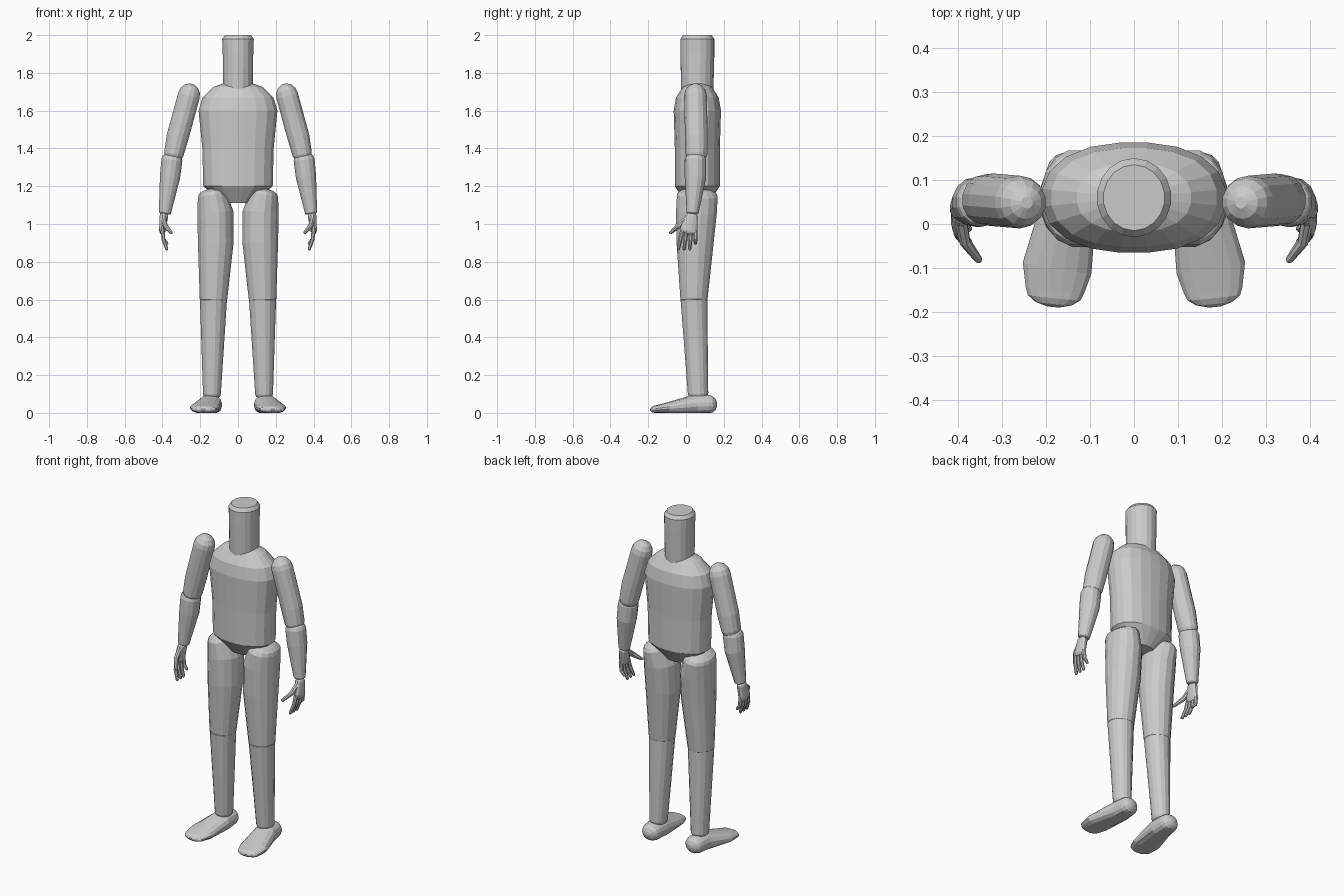
import bpy, bmesh
from math import cos, sin, pi
from mathutils import Vector

if "Cube" in bpy.data.objects:
    bpy.data.objects.remove(bpy.data.objects["Cube"], do_unlink=True)

shade = (0.6, 0.6, 0.6, 1)
grey = bpy.data.materials.new("plain_grey")
grey.use_nodes = True
grey.diffuse_color = shade
grey.node_tree.nodes["Principled BSDF"].inputs["Base Color"].default_value = shade


def rounded_end(ring, direction, length):
    """Shrinking rings that dome an end over the given length."""
    centre, width, depth = ring
    domes = []
    for step in range(1, 4):
        angle = step * pi / 7
        shrink = cos(angle)
        position = centre + direction * length * sin(angle)
        domes.append((position, width * shrink, depth * shrink))
    return domes


def tube(name, points, start_cap=0, end_cap=0, sides=14, power=2, mirror=1):
    """Skin cross-sections (x, y, z, half width, half depth) along a path."""
    rings = [(Vector((x, y, z)), width, depth) for x, y, z, width, depth in points]
    start_direction = (rings[0][0] - rings[1][0]).normalized()
    end_direction = (rings[-1][0] - rings[-2][0]).normalized()
    start_rings, end_rings = [], []
    if start_cap:
        start_rings = rounded_end(rings[0], start_direction, start_cap)
    if end_cap:
        end_rings = rounded_end(rings[-1], end_direction, end_cap)
    rings = start_rings[::-1] + rings + end_rings

    bm = bmesh.new()
    loops = []
    last = len(rings) - 1
    for index, (centre, width, depth) in enumerate(rings):
        # Each section lies square to the path, its width axis nearest to x
        along = rings[min(index + 1, last)][0] - rings[max(index - 1, 0)][0]
        along.normalize()
        across = Vector((1, 0, 0))
        across = (across - along * across.dot(along)).normalized()
        outward = along.cross(across)
        loop = []
        for corner in range(sides):
            angle = 2 * pi * (corner + 0.5) / sides
            c, s = cos(angle), sin(angle)
            reach = (abs(c) ** power + abs(s) ** power) ** (-1 / power)
            spot = centre + across * (width * c * reach) + outward * (depth * s * reach)
            loop.append(bm.verts.new((spot.x * mirror, spot.y, max(spot.z, 0))))
        loops.append(loop)
    for lower, upper in zip(loops, loops[1:]):
        for corner in range(sides):
            following = (corner + 1) % sides
            bm.faces.new((lower[corner], lower[following], upper[following], upper[corner]))
    bm.faces.new(loops[0])
    bm.faces.new(loops[-1])
    bmesh.ops.recalc_face_normals(bm, faces=bm.faces)

    mesh = bpy.data.meshes.new(name)
    bm.to_mesh(mesh)
    bm.free()
    mesh.materials.append(grey)
    bpy.context.collection.objects.link(bpy.data.objects.new(name, mesh))


# Torso with a tapered pelvis and domed shoulders
body_y = 0.06
tube("torso", [
    (0, body_y, 1.11, .07, .06), (0, body_y, 1.2, .185, .12),
    (0, body_y, 1.4, .19, .12), (0, body_y, 1.6, .21, .126),
], end_cap=.16, sides=20, power=2.3)

# Neck with a bevelled flat top
tube("neck", [
    (0, body_y, 1.7, .08, .085), (0, body_y, 1.9, .082, .09),
    (0, body_y, 1.98, .085, .09), (0, body_y, 2, .07, .075),
], sides=18)

for mirror, label in ((1, "left"), (-1, "right")):
    # Arm in two overlapping sections
    tube(f"{label}_upper_arm", [
        (.26, .05, 1.68, .06, .06), (.32, .055, 1.46, .06, .06),
        (.34, .055, 1.37, .053, .058),
    ], start_cap=.065, end_cap=.04, mirror=mirror)
    tube(f"{label}_forearm", [
        (.35, .05, 1.34, .057, .057), (.36, .05, 1.25, .055, .057),
        (.387, .035, 1.06, .033, .032),
    ], start_cap=.04, end_cap=.01, mirror=mirror)

    # Hand with four curled, spreading fingers and a thumb
    tube(f"{label}_palm", [
        (.393, .03, 1.04, .023, .034), (.4, .016, .97, .018, .048),
    ], start_cap=.02, end_cap=.025, sides=12, mirror=mirror)
    for index, finger in enumerate(("little", "ring", "middle", "index")):
        root = .05 - .023 * index
        tip = .05 - .03 * index
        tip_height = .9 if finger == "little" else .87
        tube(f"{label}_{finger}_finger", [
            (.4, root, .97, .012, .012), (.395, (root + tip) / 2, .92, .011, .012),
            (.378, tip, tip_height, .009, .009),
        ], end_cap=.01, sides=8, mirror=mirror)
    tube(f"{label}_thumb", [
        (.395, .01, 1.03, .015, .017), (.385, -.04, .99, .013, .016),
        (.355, -.08, .955, .009, .009),
    ], end_cap=.01, sides=8, mirror=mirror)

    # Leg in two sections meeting at the knee
    tube(f"{label}_thigh", [
        (.135, .06, 1.15, .08, .11), (.12, .055, 1.06, .097, .11),
        (.118, .048, .9, .096, .1), (.13, .042, .6, .074, .073),
    ], start_cap=.04, end_cap=.02, sides=16, mirror=mirror)
    tube(f"{label}_shin", [
        (.13, .042, .6, .073, .072), (.138, .064, .1, .048, .055),
    ], start_cap=.02, end_cap=.03, sides=16, mirror=mirror)

    # Foot turned slightly outwards, with a flat sole
    tube(f"{label}_foot", [
        (.144, .12, .045, .056, .05), (.147, .05, .043, .063, .055),
        (.175, -.1, .025, .08, .03), (.18, -.15, .02, .068, .022),
    ], start_cap=.045, end_cap=.04, sides=16, power=2.2, mirror=mirror)
